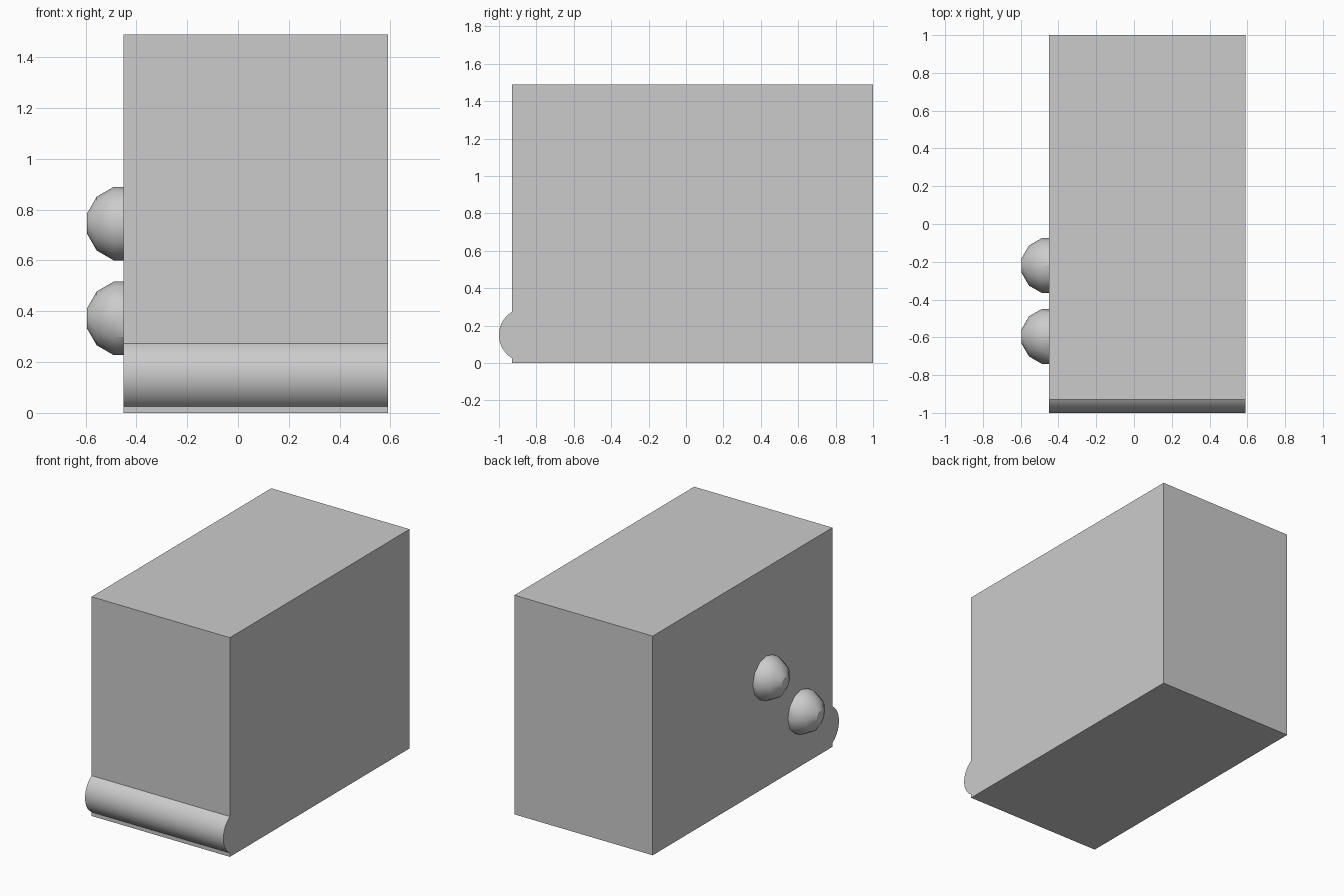
import bpy, bmesh
from math import radians, sin, cos, pi
from mathutils import Matrix

cube = bpy.data.objects.get("Cube")
if cube:
    bpy.data.objects.remove(cube, do_unlink=True)

# One plain grey for everything
GREY = (0.6, 0.6, 0.6, 1.0)
grey = bpy.data.materials.new("plain_grey")
grey.use_nodes = True
grey.diffuse_color = GREY
grey.node_tree.nodes["Principled BSDF"].inputs["Base Color"].default_value = GREY

X_MIN, X_MAX = -0.45, 0.59
Y_MIN, Y_MAX = -0.93, 1.0
HEIGHT = 1.49
X_MID, WIDTH = (X_MIN + X_MAX) / 2, X_MAX - X_MIN


def add_object(name, bm, smooth_angle=None):
    bmesh.ops.recalc_face_normals(bm, faces=bm.faces)
    mesh = bpy.data.meshes.new(name)
    bm.to_mesh(mesh)
    bm.free()
    mesh.materials.append(grey)
    obj = bpy.data.objects.new(name, mesh)
    bpy.context.collection.objects.link(obj)
    if smooth_angle:
        bpy.ops.object.select_all(action="DESELECT")
        obj.select_set(True)
        bpy.context.view_layer.objects.active = obj
        bpy.ops.object.shade_smooth_by_angle(angle=radians(smooth_angle))
    return obj


# Main box
bm = bmesh.new()
bmesh.ops.create_cube(bm, size=1, matrix=Matrix.Translation(
    (X_MID, (Y_MIN + Y_MAX) / 2, HEIGHT / 2))
    @ Matrix.Diagonal((WIDTH, Y_MAX - Y_MIN, HEIGHT, 1)))
add_object("body_box", bm)

# Rounded bar, half sunk into the lower front edge
BAR_RADIUS = 0.145
bm = bmesh.new()
bmesh.ops.create_cone(
    bm, cap_ends=True, segments=64, radius1=BAR_RADIUS, radius2=BAR_RADIUS, depth=WIDTH,
    matrix=Matrix.Translation((X_MID, BAR_RADIUS - 1, 0.15)) @ Matrix.Rotation(pi / 2, 4, "Y"))
add_object("front_bar", bm, 30)


# Faceted dome with a small flat tip, pointing to the right side
def add_dome(name, y, z, radius=0.15, sides=12):
    bm = bmesh.new()
    rings = []
    for polar in (15, 45, 75, 105):
        p = radians(polar)
        rings.append([bm.verts.new((X_MIN - radius * cos(p),
                                    y + radius * sin(p) * cos(2 * pi * i / sides),
                                    z + radius * sin(p) * sin(2 * pi * i / sides)))
                      for i in range(sides)])
    for a, b in zip(rings, rings[1:]):
        for i in range(sides):
            j = (i + 1) % sides
            bm.faces.new((a[i], a[j], b[j], b[i]))
    bm.faces.new(rings[0])
    bm.faces.new(rings[-1])
    add_object(name, bm, 30)


add_dome("upper_knob", -0.22, 0.745)
add_dome("lower_knob", -0.595, 0.372)
